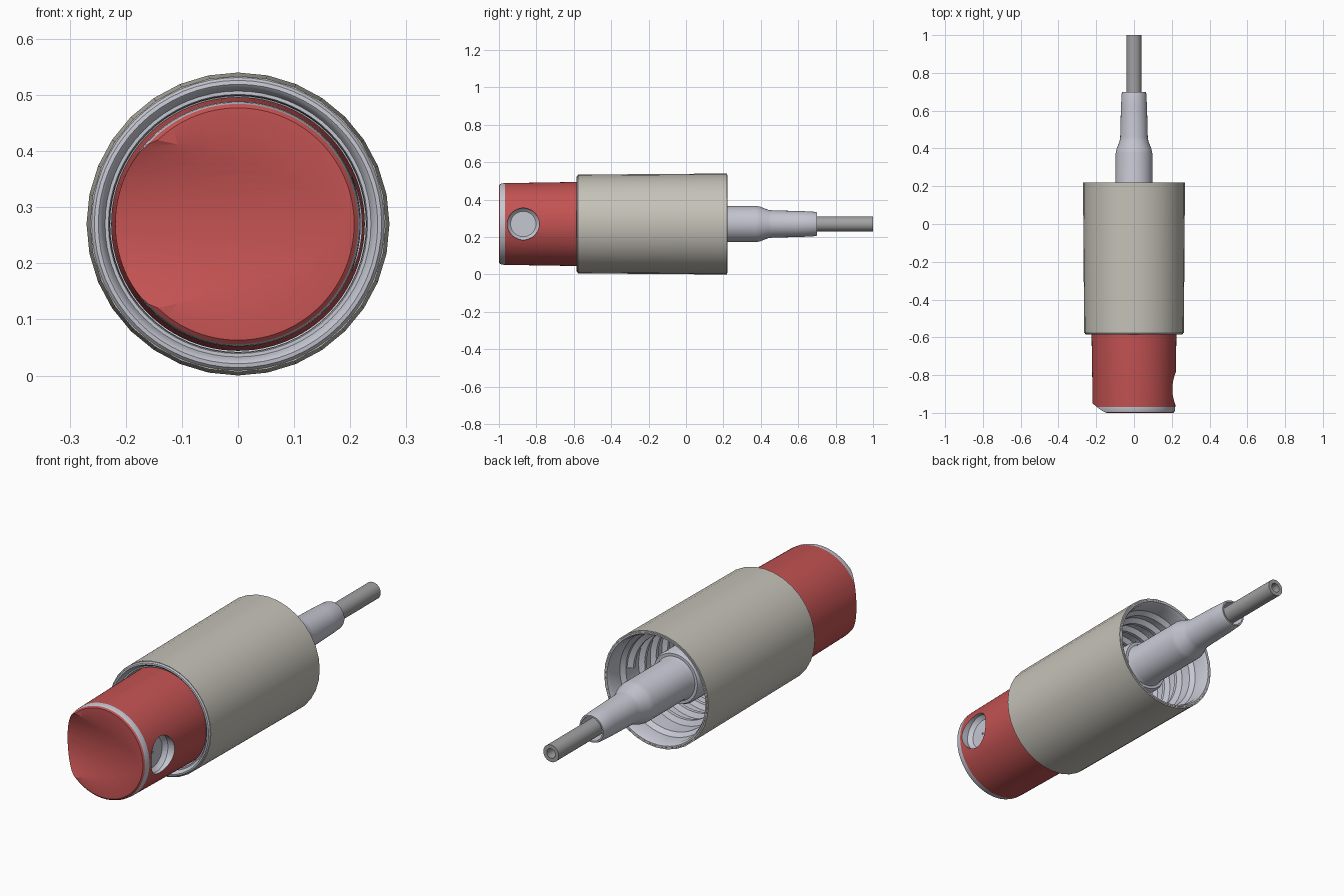
import bpy, bmesh
from math import sin, cos, pi, atan, radians

if "Cube" in bpy.data.objects:
    bpy.data.objects.remove(bpy.data.objects["Cube"])

Z = 0.27  # height of the long axis


def material(name, rgb):
    m = bpy.data.materials.new(name)
    m.diffuse_color = (*rgb, 1)
    m.use_nodes = True
    m.node_tree.nodes["Principled BSDF"].inputs["Base Color"].default_value = m.diffuse_color
    return m


RED = material("red", (0.55, 0.085, 0.085))
BEIGE = material("beige", (0.56, 0.54, 0.48))
PALE = material("pale_grey", (0.56, 0.57, 0.64))
STEEL = material("steel_grey", (0.36, 0.36, 0.37))


def finish(name, bm, mats):
    bmesh.ops.remove_doubles(bm, verts=bm.verts, dist=1e-5)
    me = bpy.data.meshes.new(name)
    bm.to_mesh(me)
    bm.free()
    for m in mats:
        me.materials.append(m)
    ob = bpy.data.objects.new(name, me)
    bpy.context.collection.objects.link(ob)
    return ob


def select(ob):
    bpy.ops.object.select_all(action='DESELECT')
    ob.select_set(True)
    bpy.context.view_layer.objects.active = ob


def smooth(ob):
    select(ob)
    bpy.ops.object.shade_smooth_by_angle(angle=radians(28))


def skin(bm, rows, closed, accents=()):
    n = len(rows)
    for j in range(n if closed else n - 1):
        a, b = rows[j], rows[(j + 1) % n]
        for i in range(len(a) - 1):
            f = bm.faces.new((a[i], a[i + 1], b[i + 1], b[i]))
            f.material_index = 1 if i in accents else 0


def lathe(name, profile, mats, n=64, axis='Y', accents=()):
    """Revolve (radius, along) points; accents lists profile spans using material 1."""
    bm = bmesh.new()
    rows = []
    for j in range(n):
        c, s = cos(2 * pi * j / n + pi / 2), sin(2 * pi * j / n + pi / 2)
        rows.append([bm.verts.new((r * c, a, r * s) if axis == 'Y' else (a, -r * c, r * s))
                     for r, a in profile])
    skin(bm, rows, True, accents)
    ob = finish(name, bm, mats)
    ob.location.z = Z
    return ob


def cut(ob, cutter):
    cutter.hide_render = True
    mod = ob.modifiers.new("cut", 'BOOLEAN')
    mod.operation, mod.solver, mod.object = 'DIFFERENCE', 'EXACT', cutter
    mod.material_mode = 'TRANSFER'
    bpy.context.view_layer.update()
    select(ob)
    bpy.ops.object.modifier_apply(modifier=mod.name)
    bpy.data.objects.remove(cutter)


# Red end cap with a pale edge band
cap = lathe("red_cap", [(0, -1), (.207, -1), (.214, -.994), (.217, -.985), (.2185, -.968),
                        (.226, -.5), (0, -.5)], [RED, PALE], 96, accents=(2, 3))

# Tapered scoop across the cap face
scoop = lathe("scoop_cutter", [(0, -.7), (.3, -.7), (.3, .7), (0, .7)], [RED], 128, 'X')
scoop.location = (0, -1.0 + .0225 - .3024, Z)
scoop.rotation_euler.z = -atan(.125)
cut(cap, scoop)

# Round pale recess in the side of the cap
recess = lathe("recess_cutter", [(0, .160), (.005, .160), (.005, .168), (.068, .168),
                                 (.076, .174), (.085, .186), (.085, .3), (0, .3)], [PALE], 48, 'X')
recess.location = (0, -.87, Z)
cut(cap, recess)
smooth(cap)

# Beige outer sleeve
smooth(lathe("outer_sleeve", [(.256, -.578), (.264, -.578), (.27, .22), (.26, .22)], [BEIGE], 32))

# Stepped front lip around the cap
smooth(lathe("front_lip", [(.228, -.5), (.229, -.56), (.231, -.566), (.237, -.566), (.240, -.572),
                           (.244, -.581), (.249, -.585), (.256, -.584), (.261, -.578),
                           (.261, -.56)], [PALE]))

# Hollow rear socket
smooth(lathe("rear_socket", [(.264, .219), (.262, .221), (.255, .221), (.247, .205), (.245, .14),
                             (.228, .12), (.225, -.35), (.09, -.35)], [PALE]))

# Screw thread inside the socket
bm = bmesh.new()
section = [(.23, .022), (.205, .008), (.205, -.008), (.23, -.022)]
turns, steps, pitch = 4.5, 48, .085
rows = []
for k in range(int(turns * steps) + 1):
    t = 2 * pi * k / steps
    y0 = .09 - pitch * k / steps
    rows.append([bm.verts.new((r * cos(t), y0 + d, r * sin(t))) for r, d in section])
skin(bm, rows, False)
bm.faces.new(rows[0])
bm.faces.new(rows[-1][::-1])
thread = finish("socket_thread", bm, [PALE])
thread.location.z = Z
smooth(thread)

# Stepped central stem with a collar and an open tip
smooth(lathe("stem", [(.125, -.36), (.122, .065), (.115, .08), (.102, .08), (.097, .1), (.097, .375),
                      (.093, .395), (.076, .44), (.073, .46), (.069, .62), (.065, .69), (.062, .70),
                      (.055, .70), (.05, .60), (0, .60)], [PALE], 48))

# Thin hollow tube
smooth(lathe("tube", [(.04, .58), (.04, 1), (.022, 1), (.022, .75), (0, .75)], [STEEL], 32))
